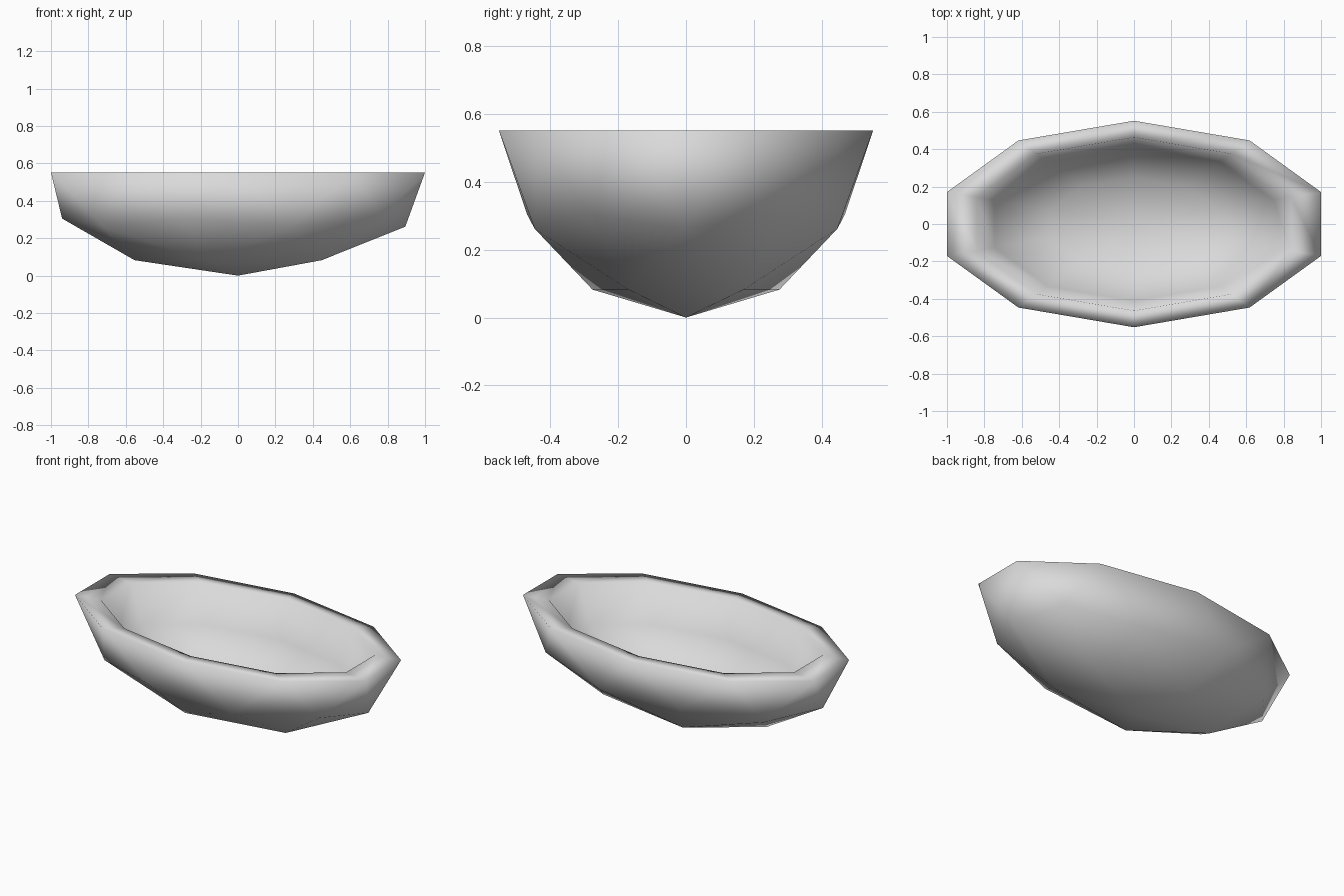
import bpy, bmesh
from mathutils import Vector

if "Cube" in bpy.data.objects:
    bpy.data.objects.remove(bpy.data.objects["Cube"])

RADIUS = 0.552           # half depth and height of the bowl
STRETCH = 1.0515         # x scale that puts the rim ends at +-1
# Hollow profile: (ring size, depth) relative to the outer rim
HOLLOW = [(0.84, 0.0), (0.745, 0.42), (0.45, 0.70)]
BOTTOM = 0.79            # depth of the lowest inner point

# Outer shell: lower half of a low-poly icosphere
bm = bmesh.new()
bmesh.ops.create_icosphere(bm, subdivisions=2, radius=1.0)
bmesh.ops.delete(bm, geom=[v for v in bm.verts if v.co.z > 0.01], context='VERTS')
for v in bm.verts:
    if abs(v.co.z) < 0.01:
        v.co.z = 0.0

# Flat rim and inner wall, ring by ring
ring = [e for e in bm.edges if e.is_boundary]
size = 1.0
for new_size, depth in HOLLOW:
    geom = bmesh.ops.extrude_edge_only(bm, edges=ring)['geom']
    for v in [g for g in geom if isinstance(g, bmesh.types.BMVert)]:
        v.co.x *= new_size / size
        v.co.y *= new_size / size
        v.co.z = -depth
    ring = [g for g in geom if isinstance(g, bmesh.types.BMEdge)]
    size = new_size

# Inner floor: fan to the lowest point
centre = bm.verts.new((0, 0, -BOTTOM))
for e in ring:
    bm.faces.new((e.verts[0], e.verts[1], centre))
bmesh.ops.recalc_face_normals(bm, faces=bm.faces[:])

# Stretch into an oval and stand it on the ground
bmesh.ops.scale(bm, vec=Vector((STRETCH, RADIUS, RADIUS)), verts=bm.verts[:])
bmesh.ops.translate(bm, vec=Vector((0, 0, RADIUS)), verts=bm.verts[:])
for f in bm.faces:
    f.smooth = True

mesh = bpy.data.meshes.new("oval_bowl")
bm.to_mesh(mesh)
bm.free()
bowl = bpy.data.objects.new("oval_bowl", mesh)
bpy.context.collection.objects.link(bowl)

grey = bpy.data.materials.new("light grey")
grey.diffuse_color = (0.7, 0.7, 0.7, 1.0)
grey.use_nodes = True
grey.node_tree.nodes["Principled BSDF"].inputs["Base Color"].default_value = grey.diffuse_color
mesh.materials.append(grey)
